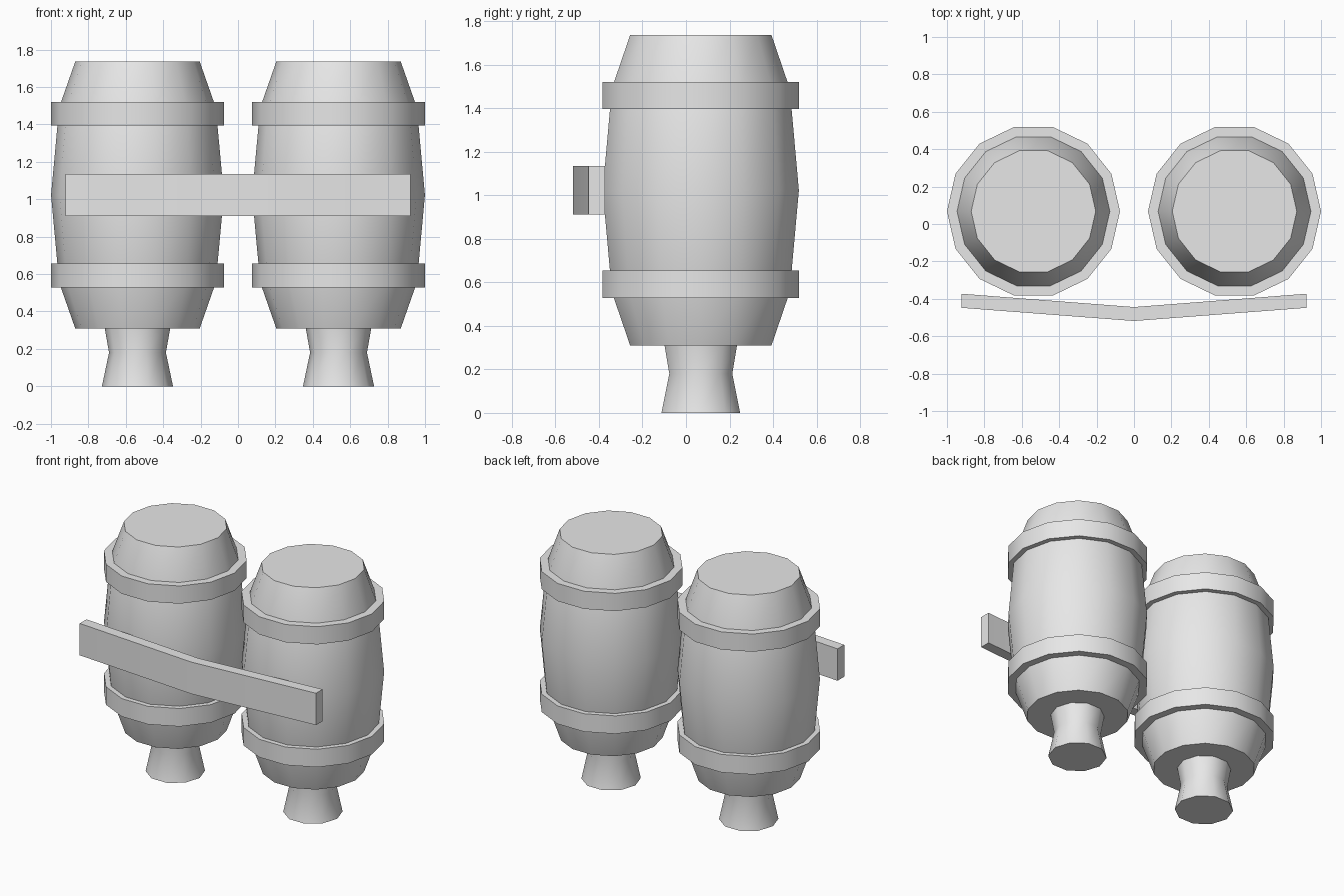
import bpy, bmesh, math

if "Cube" in bpy.data.objects:
    bpy.data.objects.remove(bpy.data.objects["Cube"])

grey = bpy.data.materials.new("light grey")
grey.diffuse_color = (0.8, 0.8, 0.8, 1)
grey.use_nodes = True
grey.node_tree.nodes["Principled BSDF"].inputs["Base Color"].default_value = grey.diffuse_color

CX, CY = 0.5375, 0.068


def finish(bm, name, location=(0, 0, 0)):
    bmesh.ops.recalc_face_normals(bm, faces=bm.faces)
    mesh = bpy.data.meshes.new(name)
    bm.to_mesh(mesh)
    bm.free()
    mesh.materials.append(grey)
    mesh.shade_smooth()
    mesh.set_sharp_from_angle(angle=math.radians(40))
    obj = bpy.data.objects.new(name, mesh)
    obj.location = location
    bpy.context.collection.objects.link(obj)
    return obj


def lathe(name, profile, sides, location, closed=False):
    """Spin (radius, z) points round z; cap the ends, or close into a ring."""
    bm = bmesh.new()
    loops = []
    for r, z in profile:
        loops.append([bm.verts.new((r * math.cos(2 * math.pi * i / sides),
                                    r * math.sin(2 * math.pi * i / sides), z))
                      for i in range(sides)])
    pairs = list(zip(loops, loops[1:]))
    if closed:
        pairs.append((loops[-1], loops[0]))
    else:
        bm.faces.new(loops[0])
        bm.faces.new(loops[-1])
    for a, b in pairs:
        for i in range(sides):
            j = (i + 1) % sides
            bm.faces.new((a[i], a[j], b[j], b[i]))
    return finish(bm, name, location)


barrel = [(0.333, 0.31), (0.419, 0.555), (0.462, 1.022), (0.419, 1.49), (0.333, 1.735)]
nozzle = [(0.19, 0), (0.152, 0.18), (0.175, 0.31), (0.175, 0.33)]

for side, x in (("left", -CX), ("right", CX)):
    at = (x, CY, 0)
    lathe(side + "_tank", barrel, 14, at)
    lathe(side + "_nozzle", nozzle, 10, at)
    # hoops round the tank
    for level, z0, z1 in (("lower", 0.528, 0.655), ("upper", 1.395, 1.52)):
        hoop = [(0.395, z0), (0.4625, z0), (0.4625, z1), (0.395, z1)]
        lathe(f"{side}_{level}_hoop", hoop, 14, at, closed=True)

# bent strap across the front
bm = bmesh.new()
outline = [(-0.9225, -0.448), (0, -0.5185), (0.9225, -0.448),
           (0.9225, -0.373), (0, -0.444), (-0.9225, -0.373)]
low = [bm.verts.new((x, y, 0.91)) for x, y in outline]
high = [bm.verts.new((x, y, 1.135)) for x, y in outline]
for ring in (low, high):
    bm.faces.new((ring[0], ring[1], ring[4], ring[5]))
    bm.faces.new((ring[1], ring[2], ring[3], ring[4]))
for i in range(6):
    j = (i + 1) % 6
    bm.faces.new((low[i], low[j], high[j], high[i]))
finish(bm, "front_strap")
